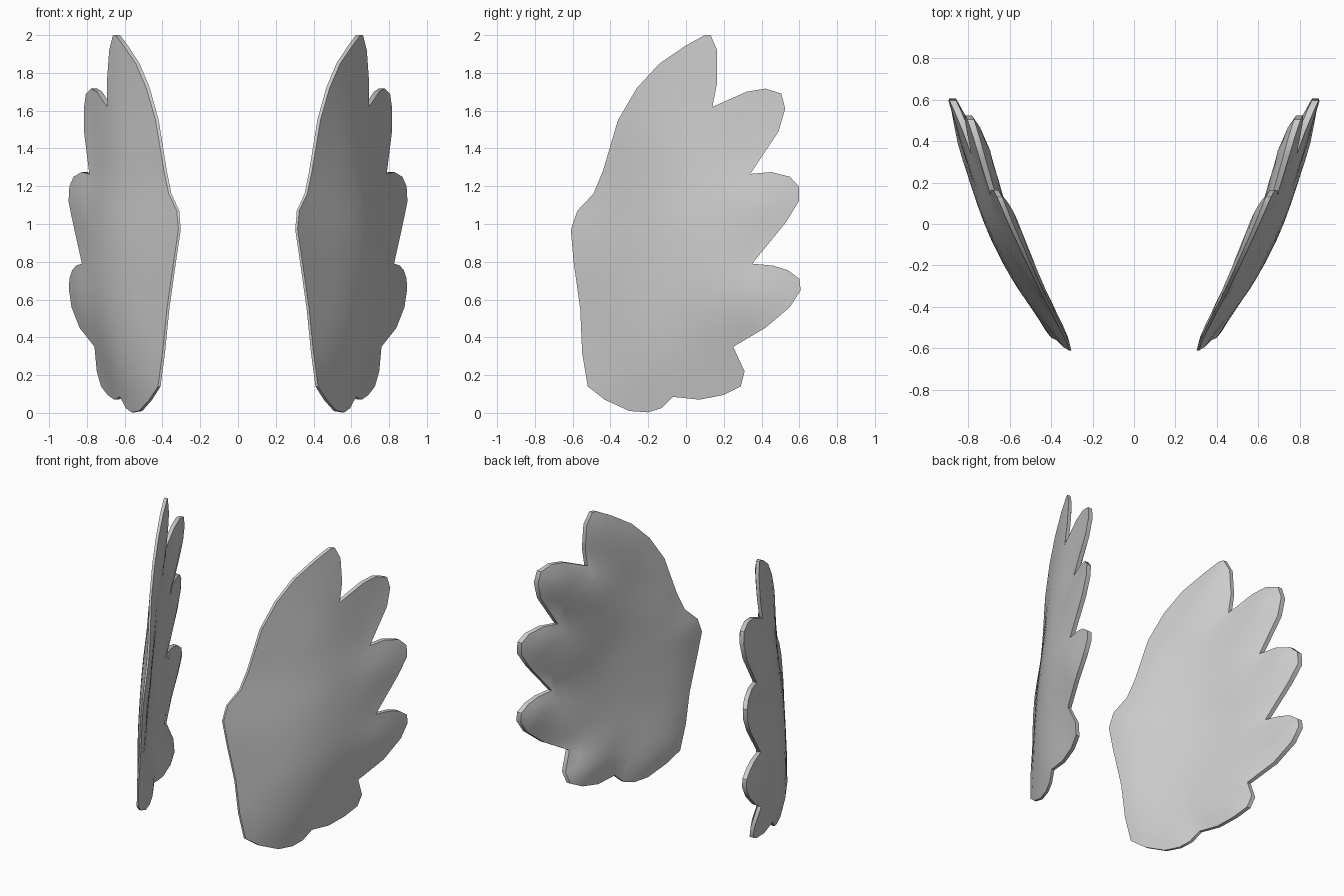
import bpy
from math import log, exp
from mathutils import Vector
from mathutils.geometry import delaunay_2d_cdt

if "Cube" in bpy.data.objects:
    bpy.data.objects.remove(bpy.data.objects["Cube"])

# Wing silhouette seen from the side (y, z)
OUTLINE = [
    (.10, 2), (.13, 2), (.165, 1.92), (.165, 1.75), (.14, 1.62),
    (.32, 1.70), (.42, 1.717), (.505, 1.69), (.525, 1.61), (.49, 1.49), (.34, 1.265),
    (.45, 1.275), (.55, 1.25), (.597, 1.2), (.597, 1.12), (.53, 1.01), (.35, .79),
    (.46, .78), (.54, .755), (.6, .71), (.607, .65), (.55, .56), (.42, .45), (.25, .35),
    (.31, .22), (.29, .14), (.2, .095), (.07, .07), (-.07, .085),
    (-.13, .025), (-.2, .003), (-.3, .01), (-.43, .07), (-.52, .14),
    (-.55, .32), (-.56, .55), (-.595, .8), (-.61, .97), (-.575, 1.07), (-.49, 1.16),
    (-.44, 1.28), (-.36, 1.55), (-.26, 1.72), (-.14, 1.85), (0, 1.945)]

# Outward bulge of the outer face from the slanted base plane (y, z, amount)
BULGE = [
    (-.61, .97, .01), (-.52, .14, .075), (-.55, .32, .063), (-.56, .55, .043),
    (-.48, 1.2, -.005), (-.34, 1.6, .008), (-.18, 1.8, .006), (.11, 2, -.005),
    (.16, 1.75, .01), (.14, 1.62, .02), (.51, 1.65, -.048), (.49, 1.49, -.03),
    (.34, 1.265, .01), (.6, 1.17, 0), (.53, 1.01, .008), (.35, .79, .045),
    (.46, .78, .026), (.6, .68, -.008), (.42, .45, .03), (.25, .35, .03),
    (.31, .22, -.01), (.2, .095, -.015), (-.07, .085, .055), (-.2, 0, .056),
    (-.32, .5, .11), (-.32, .9, .08), (-.06, .6, .122), (-.06, 1, .108),
    (.15, .6, .095), (.15, 1, .08), (.38, .65, .065), (.38, 1.12, .045),
    (-.1, 1.4, .06), (.15, 1.3, .045), (-.15, .25, .1)]


def kernel(a, b, c, d):
    r2 = (a - c) ** 2 + (b - d) ** 2
    return r2 * log(r2) if r2 > 1e-12 else 0


def solve(rows):
    """Gauss-Jordan elimination of an augmented matrix."""
    n = len(rows)
    for c in range(n):
        p = max(range(c, n), key=lambda r: abs(rows[r][c]))
        rows[c], rows[p] = rows[p], rows[c]
        for r in range(n):
            if r != c:
                k = rows[r][c] / rows[c][c]
                rows[r] = [u - k * v for u, v in zip(rows[r], rows[c])]
    return [rows[i][n] / rows[i][i] for i in range(n)]


# Thin-plate surface through the bulge points, slightly relaxed
system = [[kernel(y, z, u, v) + (.03 if (y, z) == (u, v) else 0) for u, v, _ in BULGE]
          + [1, y, z, a] for y, z, a in BULGE]
system += [[f(b) for b in BULGE] + [0] * 4
           for f in (lambda b: 1, lambda b: b[0], lambda b: b[1])]
W = solve(system)


def wing_x(y, z):
    spline = sum(w * kernel(y, z, u, v) for w, (u, v, _) in zip(W, BULGE))
    return .605 + .49 * y + spline + W[-3] + W[-2] * y + W[-1] * z


def edge_distance(p):
    best = 9
    for i, a in enumerate(OUTLINE):
        a, b = Vector(a), Vector(OUTLINE[i - 1])
        t = max(0, min(1, (p - a).dot(b - a) / (b - a).length_squared))
        best = min(best, (p - a.lerp(b, t)).length)
    return best


def thickness(y, z):
    """Thin rim, padded towards the middle of the wing."""
    return .012 + .018 * (y + .62) + .06 * (1 - exp(-edge_distance(Vector((y, z))) / .12))


# Fill the silhouette with an even triangle grid
n = len(OUTLINE)
points = [Vector(p) for p in OUTLINE]
for j in range(29):
    for i in range(18):
        p = Vector((-.62 + .075 * (i + .5 * (j % 2)), .03 + .07 * j))
        if edge_distance(p) > .03:
            points.append(p)
edges = [(i, (i + 1) % n) for i in range(n)]
flat, _, faces, *_ = delaunay_2d_cdt(points, edges, [], 1, 1e-5)
used = sorted({i for f in faces for i in f})
index = {v: k for k, v in enumerate(used)}
faces = [[index[i] for i in f] for f in faces]

# Outer and inner faces joined by a rim
outer = [(wing_x(*flat[i]), flat[i].x, flat[i].y) for i in used]
inner = [(x - thickness(y, z), y, z) for x, y, z in outer]
m = len(outer)
count = {}
for f in faces:
    for a, b in zip(f, f[1:] + f[:1]):
        count[(a, b)] = 1
rim = [(b, a, a + m, b + m) for a, b in count if (b, a) not in count]
mesh = bpy.data.meshes.new("wings")
mesh.from_pydata(outer + inner, [],
                 faces + [[i + m for i in reversed(f)] for f in faces] + rim)
mesh.update()
wings = bpy.data.objects.new("wings", mesh)
bpy.context.collection.objects.link(wings)

# Second wing
mirror = wings.modifiers.new("mirror", 'MIRROR')
mirror.use_axis[0] = True
bpy.context.view_layer.objects.active = wings
wings.select_set(True)
bpy.ops.object.modifier_apply(modifier="mirror")
bpy.ops.object.shade_smooth_by_angle(angle=.7)
